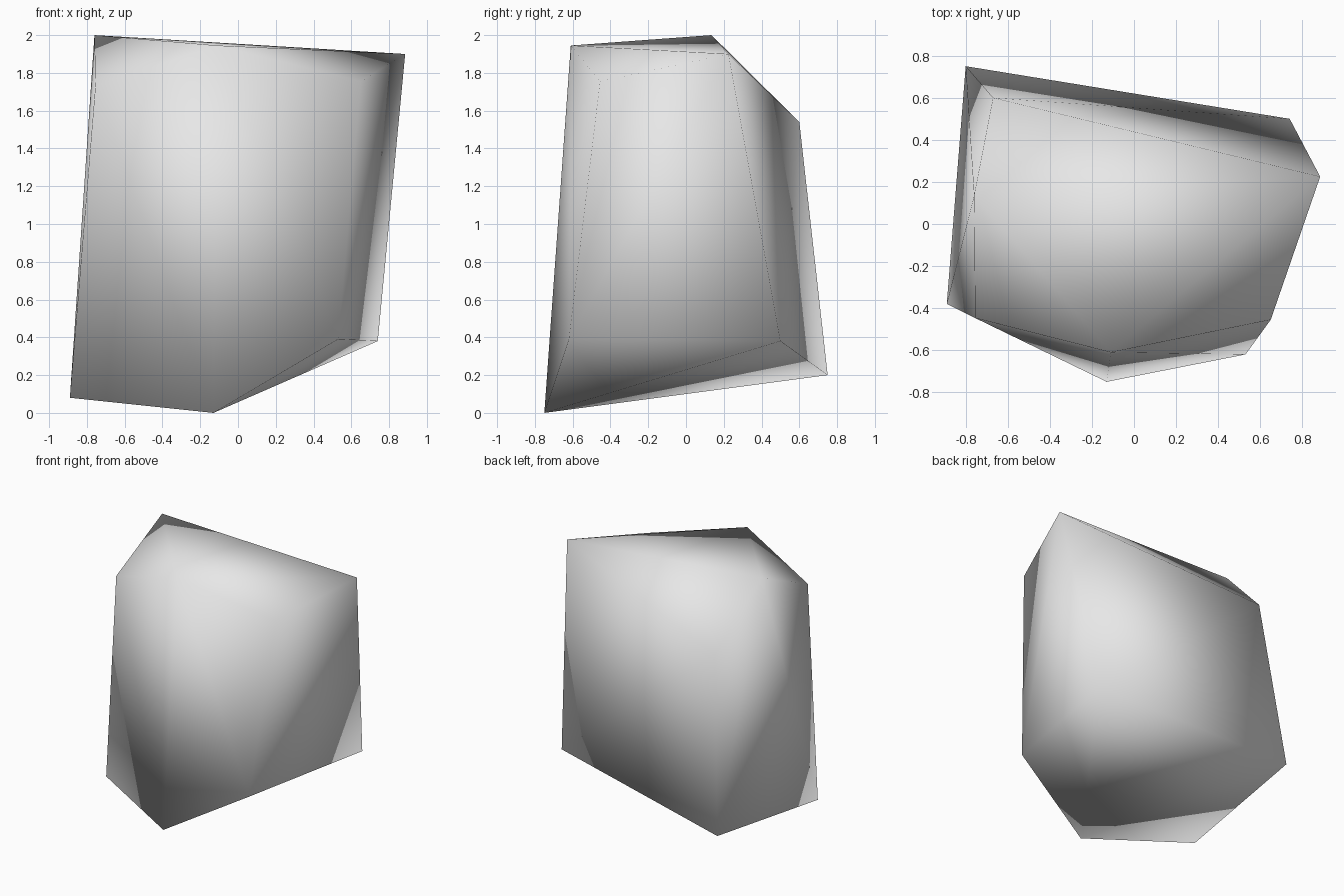
import bpy
import bmesh

cube = bpy.data.objects.get("Cube")
if cube:
    bpy.data.objects.remove(cube, do_unlink=True)

# Stone colour
stone = bpy.data.materials.new("stone_grey")
stone.use_nodes = True
grey = (0.8, 0.8, 0.8, 1.0)
stone.diffuse_color = grey
stone.node_tree.nodes["Principled BSDF"].inputs["Base Color"].default_value = grey

# Corners of the boulder, lower ring then upper ring
lower_corners = [
    (-0.13, -0.75, 0.0),
    (0.53, -0.62, 0.39),
    (0.74, 0.5, 0.38),
    (-0.8, 0.75, 0.2),
    (-0.89, -0.38, 0.08),
]
upper_corners = [
    (-0.11, -0.61, 1.945),
    (0.65, -0.455, 1.755),
    (0.885, 0.225, 1.9),
    (-0.67, 0.6, 1.54),
    (-0.76, 0.135, 2.0),
    (-0.755, -0.447, 1.73),
]

# Wrap the corners in a closed convex skin with smooth shading
bm = bmesh.new()
for corner in lower_corners + upper_corners:
    bm.verts.new(corner)
bmesh.ops.convex_hull(bm, input=bm.verts[:], use_existing_faces=False)
bmesh.ops.recalc_face_normals(bm, faces=bm.faces[:])
for face in bm.faces:
    face.smooth = True

mesh = bpy.data.meshes.new("boulder")
bm.to_mesh(mesh)
bm.free()
mesh.materials.append(stone)
boulder = bpy.data.objects.new("boulder", mesh)
bpy.context.scene.collection.objects.link(boulder)
